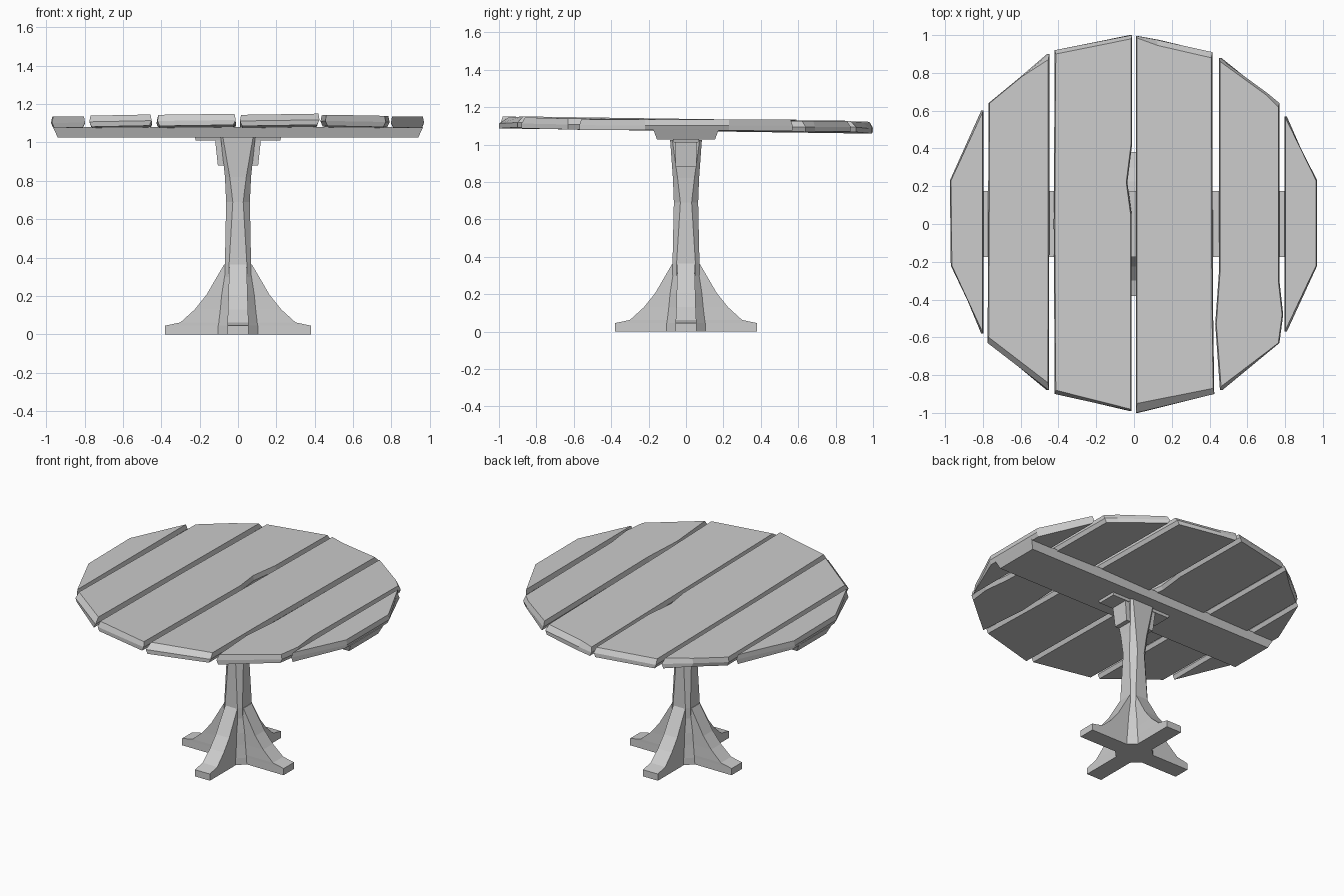
import bpy, bmesh

if "Cube" in bpy.data.objects:
    bpy.data.objects.remove(bpy.data.objects["Cube"])


def make_object(name, verts, faces):
    mesh = bpy.data.meshes.new(name)
    mesh.from_pydata(verts, [], faces)
    bm = bmesh.new()
    bm.from_mesh(mesh)
    bmesh.ops.recalc_face_normals(bm, faces=bm.faces)
    bm.to_mesh(mesh)
    bm.free()
    obj = bpy.data.objects.new(name, mesh)
    bpy.context.collection.objects.link(obj)
    return obj


def loft(name, rings):
    """Skin a stack of equal-length rings and cap both ends."""
    n = len(rings[0])
    verts = [v for ring in rings for v in ring]
    faces = [list(range(n)), list(range(len(verts) - n, len(verts)))]
    for k in range(len(rings) - 1):
        for i in range(n):
            j = (i + 1) % n
            faces.append([k*n + i, k*n + j, (k+1)*n + j, (k+1)*n + i])
    return make_object(name, verts, faces)


def plank(name, outline, slope, roll):
    """Outline points are x, y and an inward y chamfer for the top edge."""
    xc = sum(p[0] for p in outline) / len(outline)

    def height(x, y):
        return 1.076 - slope * y + roll * (x - xc)

    def ring(inset, lift, chamfer):
        pts = []
        for x, y, c in outline:
            px = x - inset * (1 if x > xc else -1)
            py = y - (c if chamfer else 0) * (1 if y > 0 else -1)
            pts.append((px, py, height(x, y) + lift))
        return pts

    return loft(name, [ring(0.012, 0, False), ring(0, 0.026, False),
                       ring(0.006, 0.058, True)])


# Tabletop planks, left to right
plank("plank_far_left", [(-.97, -.22, 0), (-.797, -.58, .01),
      (-.797, .60, .01), (-.975, .23, 0)], 0.002, 0)
plank("plank_left", [(-.775, -.63, .03), (-.45, -.88, .04), (-.448, .2, 0),
      (-.448, .90, .03), (-.6, .78, 0), (-.77, .64, 0)], 0.012, 0.01)
plank("plank_mid_left", [(-.42, -.90, .02), (-.012, -.99, .01),
      (-.012, .05, 0), (-.035, .22, 0), (-.01, .42, 0), (-.01, 1.0, .02),
      (-.42, .92, .02), (-.425, 0, 0)], 0.014, 0.01)
plank("plank_mid_right", [(.01, -1.0, .05), (.425, -.90, .03), (.418, -.4, 0),
      (.415, .91, .03), (.12, .975, .03), (.01, .995, .01)], 0.014, 0.018)
plank("plank_right", [(.455, -.88, .02), (.77, -.63, 0), (.79, -.48, 0),
      (.77, -.3, 0), (.77, .64, .02), (.71, .69, .01), (.45, .88, .02),
      (.45, -.25, 0), (.43, -.53, 0)], 0.010, -0.01)
plank("plank_far_right", [(.797, -.57, .01), (.97, -.22, 0),
      (.97, .23, 0), (.797, .57, .01)], 0.002, 0)


def rect(x, y, z):
    return [(-x, -y, z), (x, -y, z), (x, y, z), (-x, y, z)]


# Long support beam under the planks, its mounting plate and the post block
loft("support_beam", [rect(.94, .155, 1.027), rect(.965, .175, 1.08)])
loft("mounting_plate", [rect(.22, .065, 1.01), rect(.225, .07, 1.03)])
loft("post_block", [rect(.105, .055, .88), rect(.12, .06, 1.02)])


# Post: square with chamfered corners, pinched in the middle
def post_ring(x, y, c, z):
    return [(-x + c, -y, z), (x - c, -y, z), (x, -y + c, z), (x, y - c, z),
            (x - c, y, z), (-x + c, y, z), (-x, y - c, z), (-x, -y + c, z)]


loft("post", [post_ring(.068, .072, .022, .30), post_ring(.068, .072, .022, .37),
              post_ring(.062, .065, .035, .69), post_ring(.068, .07, .025, .82),
              post_ring(.09, .085, .012, 1.025)])


# Four-footed base: a cross section that narrows up the post
def base_ring(arm, inner, w, z):
    pts = []
    for c, s in ((1, 0), (0, 1), (-1, 0), (0, -1)):
        for u, v in ((inner, -w), (arm, -w), (arm, w), (inner, w)):
            pts.append((u*c - v*s, u*s + v*c, z))
    return pts


loft("footed_base", [base_ring(.38, .105, .056, 0), base_ring(.38, .103, .055, .045),
                     base_ring(.30, .10, .055, .062), base_ring(.225, .092, .052, .13),
                     base_ring(.165, .085, .05, .205), base_ring(.072, .06, .045, .365)])
